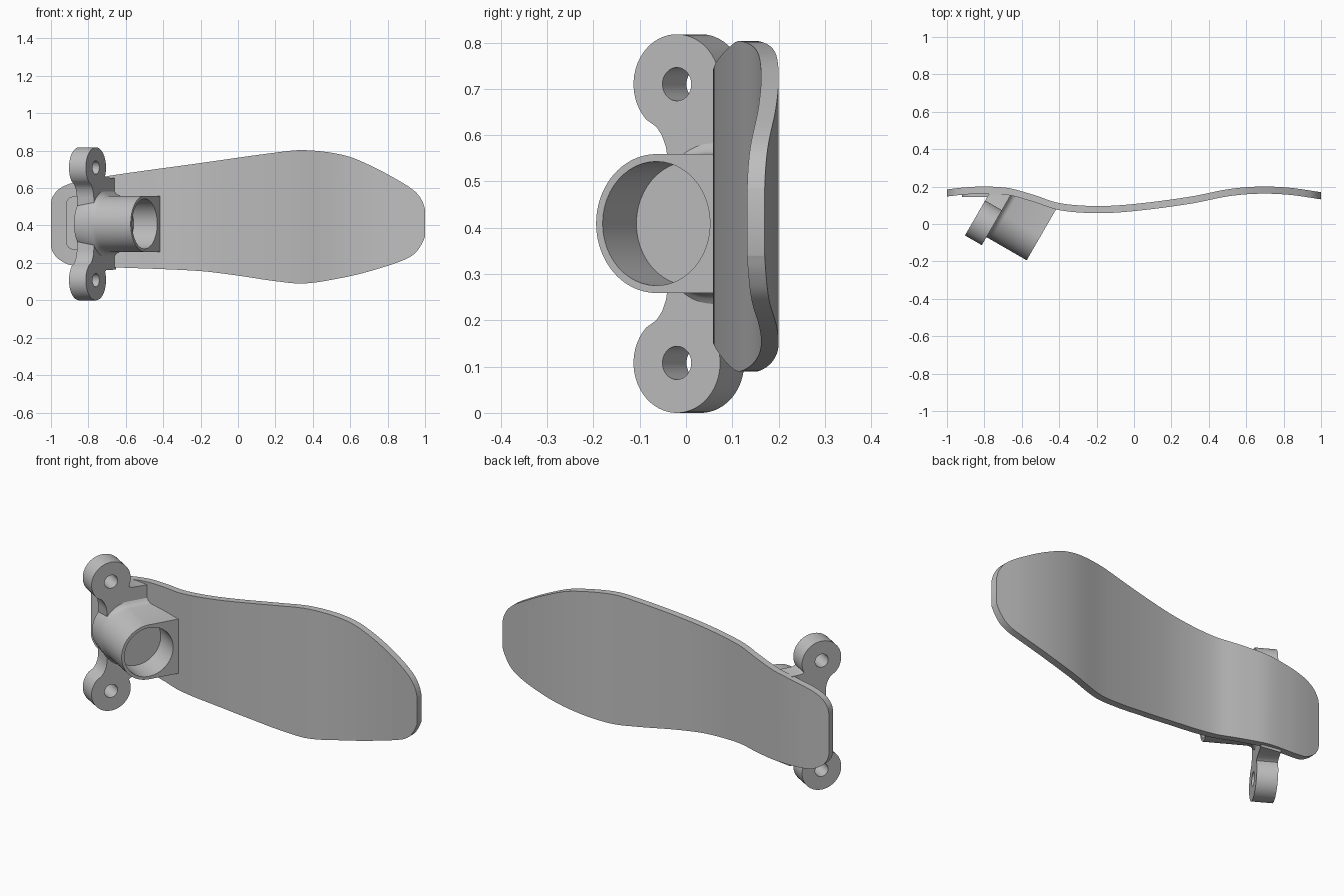
import bpy, bmesh, math
from mathutils import Vector

cube = bpy.data.objects.get("Cube")
if cube:
    bpy.data.objects.remove(cube, do_unlink=True)

grey = bpy.data.materials.new("light grey")
grey.use_nodes = True
GREY = (0.52, 0.52, 0.52, 1)
grey.diffuse_color = GREY
grey.node_tree.nodes["Principled BSDF"].inputs["Base Color"].default_value = GREY

ZC = 0.409                                   # mid height of the bracket
C, S = math.cos(math.radians(30)), 0.5       # bracket axis is turned 30 degrees


def place(s, t, w):
    """Bracket coordinates (along axis, across, up) to world."""
    return Vector((s * C + t * S, -s * S + t * C, ZC + w))


def finish(name, bm):
    bmesh.ops.recalc_face_normals(bm, faces=bm.faces)
    me = bpy.data.meshes.new(name)
    bm.to_mesh(me)
    bm.free()
    ob = bpy.data.objects.new(name, me)
    bpy.context.collection.objects.link(ob)
    me.materials.append(grey)
    return ob


def loft(name, sections):
    """Closed skin through equally long point loops."""
    bm = bmesh.new()
    rings = [[bm.verts.new(p) for p in sec] for sec in sections]
    n = len(rings[0])
    for a, b in zip(rings, rings[1:]):
        for i in range(n):
            j = (i + 1) % n
            bm.faces.new((a[i], a[j], b[j], b[i]))
    bm.faces.new(rings[0])
    bm.faces.new(rings[-1])
    return finish(name, bm)


def curve(pts, x):
    """Smooth interpolation through (x, value) points."""
    def slope(i):
        a, b = pts[max(i - 1, 0)], pts[min(i + 1, len(pts) - 1)]
        return (b[1] - a[1]) / (b[0] - a[0])
    for i in range(len(pts) - 1):
        (x0, v0), (x1, v1) = pts[i], pts[i + 1]
        if x <= x1 + 1e-9:
            h = x1 - x0
            u = (x - x0) / h
            return ((2*u**3 - 3*u**2 + 1) * v0 + (u**3 - 2*u*u + u) * h * slope(i)
                    + (3*u*u - 2*u**3) * v1 + (u**3 - u*u) * h * slope(i + 1))
    return pts[-1][1]


def cut(ob, t, w, r, s0, s1):
    """Bore a round hole along the bracket axis."""
    ring = [(t + r * math.cos(a), w + r * math.sin(a))
            for a in (2 * math.pi * i / 48 for i in range(48))]
    cutter = loft("hole_cutter", [[place(s, *p) for p in ring] for s in (s0, s1)])
    cutter.hide_render = True
    mod = ob.modifiers.new("hole", 'BOOLEAN')
    mod.operation, mod.solver, mod.object = 'DIFFERENCE', 'EXACT', cutter
    bpy.context.view_layer.objects.active = ob
    bpy.ops.object.modifier_apply(modifier=mod.name)
    bpy.data.objects.remove(cutter, do_unlink=True)


# Wavy plate: side profile, then upper and lower outline
BACK = [(-1, .185), (-.9, .196), (-.8, .2), (-.67, .192), (-.534, .155), (-.4, .112),
        (-.2, .096), (0, .107), (.3, .146), (.51, .187), (.67, .2), (.83, .194), (1, .17)]
TOP = [(-1, .52), (-.993, .55), (-.957, .595), (-.877, .63), (-.68, .667), (-.25, .727),
       (.195, .789), (.355, .803), (.57, .775), (.72, .715), (.865, .637), (.93, .595),
       (.965, .562), (.99, .52), (1, .485)]
LOW = [(-1, .29), (-.993, .263), (-.965, .225), (-.89, .187), (-.68, .177), (-.21, .157),
       (0, .132), (.195, .103), (.355, .09), (.57, .123), (.72, .16), (.89, .217),
       (.95, .255), (.985, .305), (1, .34)]
THICK = 0.038
sections = []
for k in range(97):
    x = -math.cos(math.pi * k / 96)
    y, hi, lo = curve(BACK, x), curve(TOP, x), curve(LOW, x)
    sections.append([Vector(p) for p in ((x, y - THICK, lo), (x, y, lo),
                                         (x, y, hi), (x, y - THICK, hi))])
plate = loft("curved_plate", sections)


def plate_reach(s):
    """How far across the bracket runs before it sinks into the plate."""
    if s < -.648:
        return -.18 + (s + .648) * .385
    return -.18 + (s + .648) * .222


# Mounting flange with two round ears
EAR_T, EAR_W, EAR_R = -.397, .301, .108
half = [(-.42, .14), (-.424, .165), (-.434, .19), (-.448, .209)]
for i in range(37):
    a = math.radians(225 - i * 250 / 36)
    half.append((EAR_T + EAR_R * math.cos(a), EAR_W + EAR_R * math.sin(a)))
half += [(-.285, .247), (None, .245)]
outline = half + [(t, -w) for t, w in reversed(half)]
flange = loft("eared_flange", [[place(s, plate_reach(s) if t is None else t, w)
                                for t, w in outline] for s in (-.752, -.648)])
for side in (1, -1):
    cut(flange, EAR_T, side * EAR_W, .036, -.80, -.60)

# Socket: U-shaped body with a blind bore, flared slightly at the flange
TUBE_T, TUBE_R = -.305, .15
arc = [(TUBE_T - TUBE_R * math.cos(a), TUBE_R * math.sin(a))
       for a in (math.radians(-90 + 180 * i / 40) for i in range(41))]
u_shape = [(None, -TUBE_R)] + arc + [(None, TUBE_R)]
sections = []
for s, widen in ((-.75, 1), (-.65, 1.18), (-.642, 1.09), (-.632, 1.03), (-.618, 1), (-.40, 1)):
    sections.append([place(s, plate_reach(s) if t is None else t, w * widen)
                     for t, w in u_shape])
socket = loft("socket", sections)
cut(socket, TUBE_T, 0, .134, -.546, -.30)

# Raised rounded pad behind the flange
ring = []
for cx, cz, a0 in ((-.78, .10, 0), (-.878, .10, 90), (-.878, -.10, 180), (-.78, -.10, 270)):
    for i in range(9):
        a = math.radians(a0 + i * 90 / 8)
        ring.append((cx + .042 * math.cos(a), ZC + .004 + cz + .042 * math.sin(a)))
boss = loft("raised_pad", [[Vector((x, y, z)) for x, z in ring] for y in (.144, .178)])

# Smooth curved sides, keep edges crisp
bpy.ops.object.select_all(action='DESELECT')
for ob in (plate, flange, socket, boss):
    ob.select_set(True)
bpy.context.view_layer.objects.active = plate
bpy.ops.object.shade_smooth_by_angle(angle=math.radians(30))
